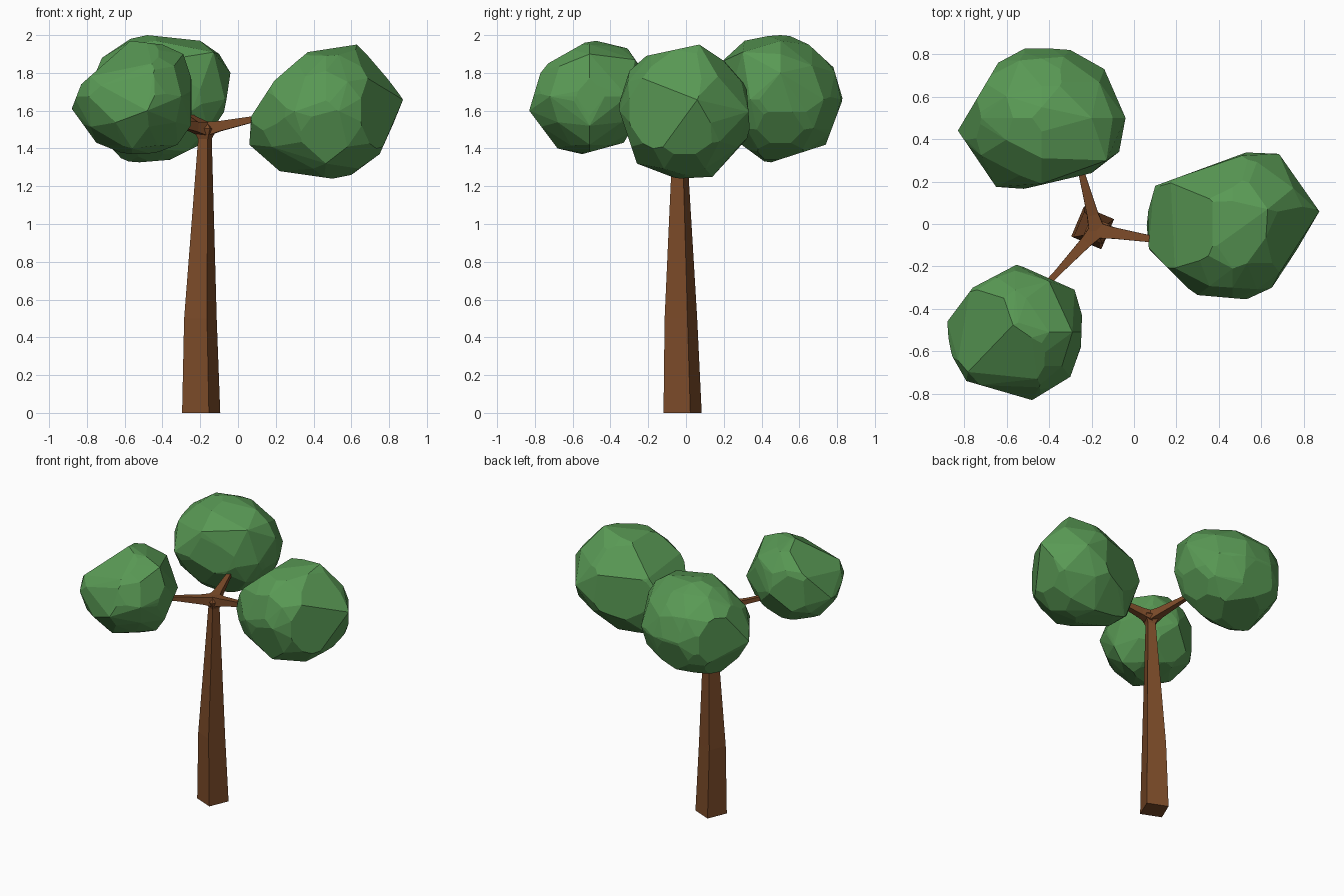
import bpy, bmesh
from math import cos, sin, pi, radians
from mathutils import Vector

if "Cube" in bpy.data.objects:
    bpy.data.objects.remove(bpy.data.objects["Cube"])


def material(name, rgb):
    m = bpy.data.materials.new(name)
    m.diffuse_color = (*rgb, 1)
    m.use_nodes = True
    m.node_tree.nodes["Principled BSDF"].inputs["Base Color"].default_value = m.diffuse_color
    return m


BARK = material("bark", (0.2, 0.07, 0.022))
LEAF = material("leaf", (0.1, 0.32, 0.09))


def finish(bm, name, mat):
    bmesh.ops.recalc_face_normals(bm, faces=bm.faces)
    me = bpy.data.meshes.new(name)
    bm.to_mesh(me)
    bm.free()
    me.materials.append(mat)
    ob = bpy.data.objects.new(name, me)
    bpy.context.collection.objects.link(ob)
    return ob


def tube(name, rings, turn):
    """Four-sided loft through (centre, radius) rings."""
    bm = bmesh.new()
    d = (rings[-1][0] - rings[0][0]).normalized()
    if d.z > 0.9:
        u, v = Vector((1, 0, 0)), Vector((0, 1, 0))
    else:
        u = Vector((0, 0, 1)).cross(d).normalized()
        v = d.cross(u)
    loops = [[bm.verts.new(c + r * (u * cos(turn + k * pi / 2) + v * sin(turn + k * pi / 2)))
              for k in range(4)] for c, r in rings]
    for a, b in zip(loops, loops[1:]):
        for k in range(4):
            n = (k + 1) % 4
            bm.faces.new((a[k], a[n], b[n], b[k]))
    bm.faces.new(loops[0])
    bm.faces.new(loops[-1])
    return finish(bm, name, BARK)


def crown(name, front, side, top, knobs, shaves):
    """Faceted blob: icosphere fitted to three outlines, trimmed by them, then
    shaved by (direction, depth) planes; knobs are extra corner points."""
    views = ((front, 0, 2), (side, 1, 2), (top, 0, 1))
    vals = [[], [], []]
    for outline, i, j in views:
        for p in outline:
            vals[i].append(p[0])
            vals[j].append(p[1])
    mid = Vector([(max(v) + min(v)) / 2 for v in vals])
    rad = [(max(v) - min(v)) / 2 for v in vals]
    bm = bmesh.new()
    bmesh.ops.create_icosphere(bm, subdivisions=2, radius=1)
    pts = [mid + Vector([v.co[k] * rad[k] for k in range(3)]) for v in bm.verts]
    pts += [Vector(k) for k in knobs]
    for outline, i, j in views:
        for a, b in outline:
            p = mid.copy()
            p[i], p[j] = a, b
            pts.append(p)

    def hull(points, merge):
        bm.clear()
        for p in points:
            bm.verts.new(p)
        bmesh.ops.remove_doubles(bm, verts=bm.verts, dist=merge)
        bmesh.ops.convex_hull(bm, input=bm.verts)
        loose = [v for v in bm.verts if not v.link_faces]
        bmesh.ops.delete(bm, geom=loose, context='VERTS')

    def cut(co, no):
        bmesh.ops.bisect_plane(bm, geom=bm.verts[:] + bm.edges[:] + bm.faces[:], dist=1e-4,
                               plane_co=co, plane_no=no, clear_outer=True)

    hull(pts, 0.01)
    for outline, i, j in views:
        for p, q in zip(outline, outline[1:] + outline[:1]):
            co, no = mid.copy(), Vector()
            co[i], co[j] = p
            no[i], no[j] = q[1] - p[1], p[0] - q[0]
            if no.dot(co - mid) < 0:
                no.negate()
            cut(co, no.normalized())
    for direction, depth in shaves:
        no = Vector(direction).normalized()
        cut(no * (max(v.co.dot(no) for v in bm.verts) - depth), no)
    hull([v.co.copy() for v in bm.verts], 0.02)
    bmesh.ops.dissolve_limit(bm, angle_limit=radians(4), verts=bm.verts, edges=bm.edges)
    return finish(bm, name, LEAF)


# Trunk: twisted square post, tapering and flaring into the fork
tube("trunk", [(Vector((-0.195, -0.018, 0)), 0.109),
               (Vector((-0.199, -0.027, 0.5)), 0.093),
               (Vector((-0.175, -0.034, 1.45)), 0.039),
               (Vector((-0.175, -0.03, 1.505)), 0.07),
               (Vector((-0.175, -0.03, 1.533)), 0.035)], radians(22))

# Branches: thin tapering limbs from the fork into each crown
fork = Vector((-0.175, -0.03, 1.502))
for name, tip in (("right_branch", (0.3, -0.105, 1.6)),
                  ("back_branch", (-0.295, 0.42, 1.6)),
                  ("front_branch", (-0.52, -0.4, 1.58))):
    d = Vector(tip) - fork
    n = d.normalized()
    tube(name, [(fork, 0.054), (fork + n * 0.08, 0.038),
                (fork + n * 0.27, 0.022), (fork + d, 0.018)], pi / 4)

# Crowns: front (x,z), side (y,z) and top (x,y) outlines, corner knobs, shaved flats
crown("right_crown",
      [(0.06, 1.42), (0.07, 1.57), (0.2, 1.77), (0.37, 1.91), (0.63, 1.95), (0.79, 1.79),
       (0.88, 1.66), (0.75, 1.37), (0.6, 1.26), (0.5, 1.24), (0.22, 1.28)],
      [(-0.36, 1.62), (-0.3, 1.81), (-0.21, 1.89), (0.07, 1.95), (0.22, 1.85), (0.32, 1.74),
       (0.34, 1.47), (0.14, 1.25), (-0.05, 1.24), (-0.26, 1.32)],
      [(0.88, 0.05), (0.69, 0.33), (0.55, 0.345), (0.1, 0.18), (0.05, 0), (0.08, -0.18),
       (0.3, -0.335), (0.53, -0.355), (0.65, -0.3)],
      [(0.88, 0.05, 1.66), (0.63, 0.07, 1.95), (0.2, 0.14, 1.28)],
      [((-1, -1, 0), 0.035), ((-0.25, 0.75, 0.6), 0.045), ((0.75, -0.25, 0.6), 0.045)])
crown("back_crown",
      [(-0.83, 1.62), (-0.72, 1.88), (-0.57, 1.98), (-0.48, 2.0), (-0.2, 1.97), (-0.1, 1.9),
       (-0.04, 1.8), (-0.07, 1.6), (-0.18, 1.43), (-0.36, 1.34), (-0.6, 1.32), (-0.75, 1.45)],
      [(0.19, 1.86), (0.31, 1.97), (0.46, 2.0), (0.54, 2.0), (0.65, 1.95), (0.78, 1.83),
       (0.83, 1.66), (0.74, 1.42), (0.43, 1.32), (0.28, 1.43), (0.165, 1.65)],
      [(-0.83, 0.44), (-0.64, 0.76), (-0.5, 0.835), (-0.3, 0.82), (-0.14, 0.73), (-0.04, 0.5),
       (-0.07, 0.34), (-0.2, 0.24), (-0.52, 0.165), (-0.65, 0.175)],
      [(-0.13, 0.3, 1.91), (-0.83, 0.44, 1.62), (-0.48, 0.5, 2.0)],
      [((0.25, -0.75, -0.6), 0.03), ((-0.75, 0.25, -0.6), 0.045)])
crown("front_crown",
      [(-0.88, 1.61), (-0.83, 1.74), (-0.57, 1.97), (-0.4, 1.95), (-0.29, 1.9), (-0.24, 1.75),
       (-0.25, 1.52), (-0.32, 1.42), (-0.45, 1.37), (-0.6, 1.37), (-0.75, 1.43)],
      [(-0.83, 1.6), (-0.77, 1.8), (-0.73, 1.85), (-0.5, 1.98), (-0.31, 1.93), (-0.22, 1.8),
       (-0.19, 1.66), (-0.33, 1.43), (-0.55, 1.37), (-0.68, 1.4)],
      [(-0.88, -0.46), (-0.76, -0.3), (-0.55, -0.19), (-0.28, -0.31), (-0.245, -0.43),
       (-0.25, -0.58), (-0.3, -0.72), (-0.48, -0.83), (-0.79, -0.74), (-0.87, -0.6)],
      [(-0.4, -0.27, 1.87), (-0.88, -0.46, 1.61), (-0.48, -0.83, 1.6)],
      [((-0.25, -0.75, 0.6), 0.038)])
